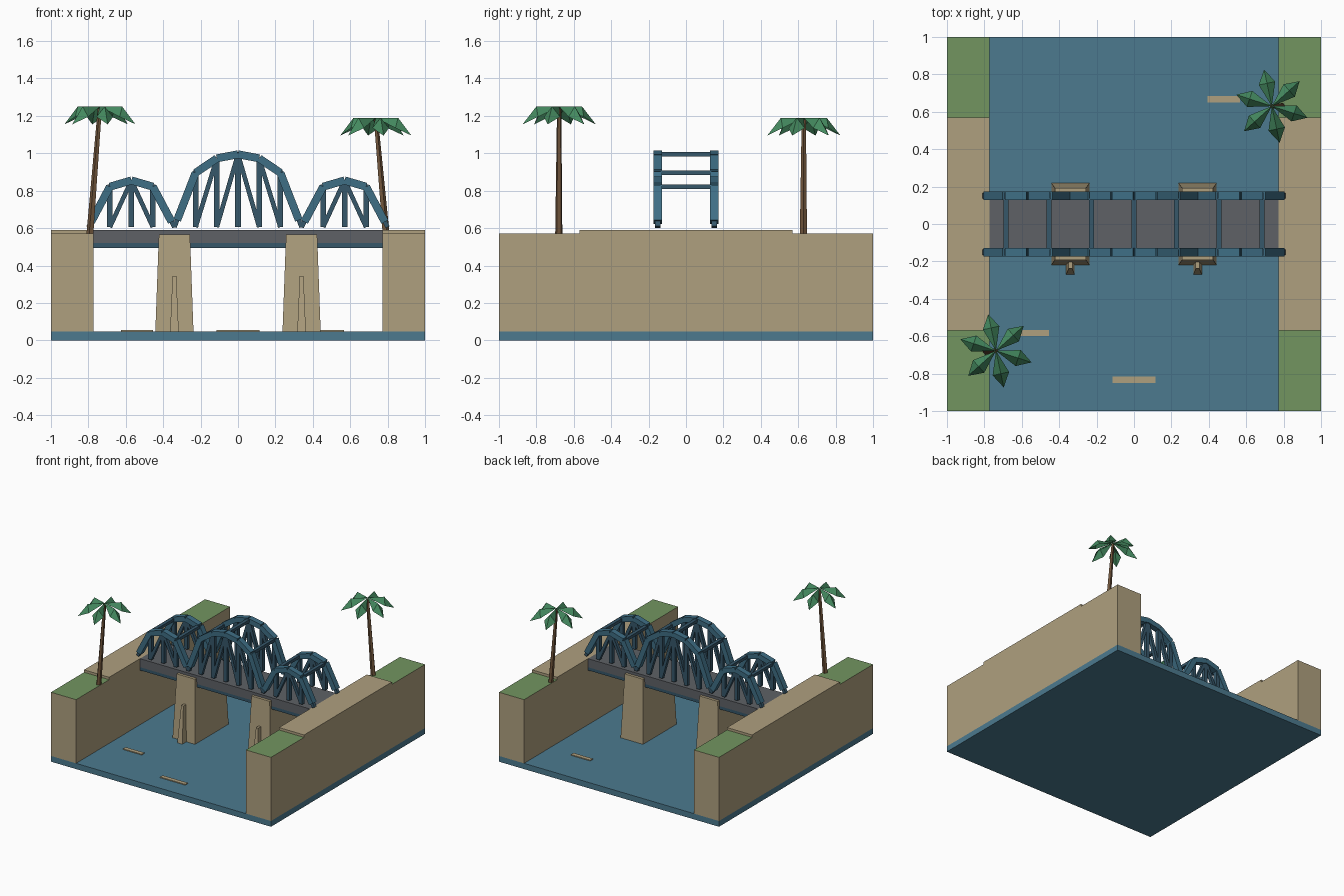
import bpy, bmesh, math
from mathutils import Matrix, Vector

cube = bpy.data.objects.get("Cube")
if cube:
    bpy.data.objects.remove(cube, do_unlink=True)


def material(name, *rgb):
    """Flat material from 8-bit display values, stored as linear."""
    linear = [((c / 255 + 0.055) / 1.055) ** 2.4 for c in rgb]
    m = bpy.data.materials.new(name)
    m.use_nodes = True
    m.diffuse_color = (*linear, 1)
    m.node_tree.nodes["Principled BSDF"].inputs["Base Color"].default_value = (*linear, 1)
    return m


WATER = material("water blue", 76, 122, 143)
STONE = material("sandstone", 175, 160, 127)
GRASS = material("grass green", 114, 149, 96)
STEEL = material("steel blue", 62, 110, 133)
DARK_STEEL = material("dark steel blue", 54, 87, 106)
ROAD = material("road grey", 94, 97, 102)
BARK = material("bark brown", 114, 86, 60)
LEAF = material("palm green", 68, 137, 95)


def finish(name, bm, *mats):
    mesh = bpy.data.meshes.new(name)
    bm.to_mesh(mesh)
    bm.free()
    for m in mats:
        mesh.materials.append(m)
    obj = bpy.data.objects.new(name, mesh)
    bpy.context.collection.objects.link(obj)
    return obj


def add_box(bm, lo, hi):
    lo, hi = Vector(lo), Vector(hi)
    mat = Matrix.Translation((lo + hi) / 2) @ Matrix.Diagonal((*(hi - lo), 1))
    bmesh.ops.create_cube(bm, size=1, matrix=mat)


def box(name, lo, hi, mat):
    bm = bmesh.new()
    add_box(bm, lo, hi)
    return finish(name, bm, mat)


def frustum(name, centre, base, top, z0, z1, mat):
    """Tapered block with half sizes base and top."""
    bm = bmesh.new()
    bmesh.ops.create_cube(bm, size=2)
    for v in bm.verts:
        half, z = (top, z1) if v.co.z > 0 else (base, z0)
        v.co = (centre[0] + v.co.x * half[0], centre[1] + v.co.y * half[1], z)
    return finish(name, bm, mat)


def add_beam(bm, p, q, width, depth):
    """Rectangular bar lying in a plane of constant y."""
    along = (q - p).normalized()
    side = Vector((0, 1, 0))
    rot = Matrix((along, side, along.cross(side))).transposed().to_4x4()
    size = Matrix.Diagonal(((q - p).length, width, depth, 1))
    bmesh.ops.create_cube(bm, size=1, matrix=Matrix.Translation((p + q) / 2) @ rot @ size)


# Water slab and the two banks, with grass on top
WATER_Z, BANK_Z, ROAD_Z, SHORE = 0.047, 0.57, 0.59, 0.772
box("water", (-1, -1, 0), (1, 1, WATER_Z), WATER)
for side, s in (("left", 1), ("right", -1)):
    x0, x1 = sorted((s * SHORE, s))
    bank = box(side + "_bank", (x0, -1, WATER_Z), (x1, 1, BANK_Z), STONE)
    bank.data.materials.append(GRASS)
    for f in bank.data.polygons:
        f.material_index = int(f.normal.z > 0.9)
    box(side + "_bank_road", (x0, -0.57, BANK_Z), (x1, 0.57, ROAD_Z), STONE)

    # Piers with a pointed buttress on the front
    frustum(side + "_pier", (s * 0.34, 0), (0.102, 0.218), (0.083, 0.192), WATER_Z, BANK_Z - 0.003, STONE)
    frustum(side + "_pier_buttress", (s * 0.34, -0.22), (0.023, 0.05), (0.01, 0.018), WATER_Z, 0.345, STONE)

# Sand bars floating on the water
for i, (x, y, half) in enumerate(((-0.54, -0.583, 0.085), (0, -0.832, 0.115), (0.48, 0.667, 0.088))):
    box(f"sand_bar_{i}", (x - half, y - 0.017, WATER_Z), (x + half, y + 0.017, 0.054), STONE)

# Deck and its edge girders
box("deck", (-SHORE, -0.17, 0.52), (SHORE, 0.17, ROAD_Z), ROAD)
for name, y in (("front", -0.15), ("back", 0.15)):
    box(name + "_girder", (-SHORE, y - 0.02, 0.495), (SHORE, y + 0.02, 0.52), DARK_STEEL)

# Arched trusses: (name, centre, half span, rise, segments)
FOOT = 0.605
SPANS = (("left", 0.57, 0.23, 0.25, 4), ("middle", 0, 0.34, 0.39, 6), ("right", -0.57, 0.23, 0.25, 4))
for name, cx, half, rise, n in SPANS:
    ts = [2 * i / n - 1 for i in range(n + 1)]
    nodes = [(cx + t * half, FOOT + rise * math.sqrt(1 - t * t)) for t in ts]
    for face, y in (("front", -0.151), ("back", 0.151)):
        pts = [Vector((x, y, z)) for x, z in nodes]
        feet = [Vector((x, y, FOOT)) for x, z in nodes]
        # Top chord, stopping short of the feet
        bm = bmesh.new()
        for i in range(n):
            a, b = pts[i], pts[i + 1]
            if i == 0:
                a = a.lerp(b, 0.13)
            if i == n - 1:
                b = b.lerp(a, 0.13)
            add_beam(bm, a, b, 0.048, 0.042)
        finish(f"{name}_{face}_arch", bm, STEEL)
        # Posts, and diagonals leaning outward from each upper joint
        bm = bmesh.new()
        for i in range(1, n):
            add_beam(bm, feet[i], pts[i], 0.03, 0.03)
        for i in range(1, n // 2 + 1):
            add_beam(bm, pts[i], feet[i - 1], 0.028, 0.024)
            add_beam(bm, pts[n - i], feet[n - i + 1], 0.028, 0.024)
        finish(f"{name}_{face}_web", bm, DARK_STEEL)
    # Struts joining the front and back arches at every other joint
    bm = bmesh.new()
    for x, z in nodes[1:n:2]:
        add_box(bm, (x - 0.014, -0.135, z - 0.012), (x + 0.014, 0.135, z + 0.012))
    finish(name + "_cross_struts", bm, DARK_STEEL)


# Palms: leaning trunk and six folded fronds
def palm(name, base, crown):
    base, crown = Vector(base), Vector(crown)
    axis = crown - Vector((0, 0, 0.01)) - base
    rot = axis.to_track_quat("Z", "Y").to_matrix().to_4x4()
    bm = bmesh.new()
    bmesh.ops.create_cone(bm, cap_ends=True, segments=5, radius1=0.02, radius2=0.012,
                          depth=axis.length, matrix=Matrix.Translation(base + axis / 2) @ rot)
    finish(name + "_trunk", bm, BARK)
    bm = bmesh.new()
    for i in range(6):
        turn = Matrix.Rotation(math.radians(42 + 60 * i), 3, "Z")
        root, ridge, tip, a, b = [bm.verts.new(crown + turn @ Vector(p)) for p in (
            (0, 0, 0), (0.125, 0, 0), (0.2, 0, -0.095),
            (0.125, 0.045, -0.055), (0.125, -0.045, -0.055))]
        for tri in ((root, ridge, a), (root, b, ridge), (ridge, tip, a), (ridge, b, tip)):
            bm.faces.new(tri)
    finish(name + "_fronds", bm, LEAF)


palm("front_palm", (-0.79, -0.68, BANK_Z), (-0.738, -0.678, 1.25))
palm("back_palm", (0.79, 0.628, BANK_Z), (0.737, 0.63, 1.19))
